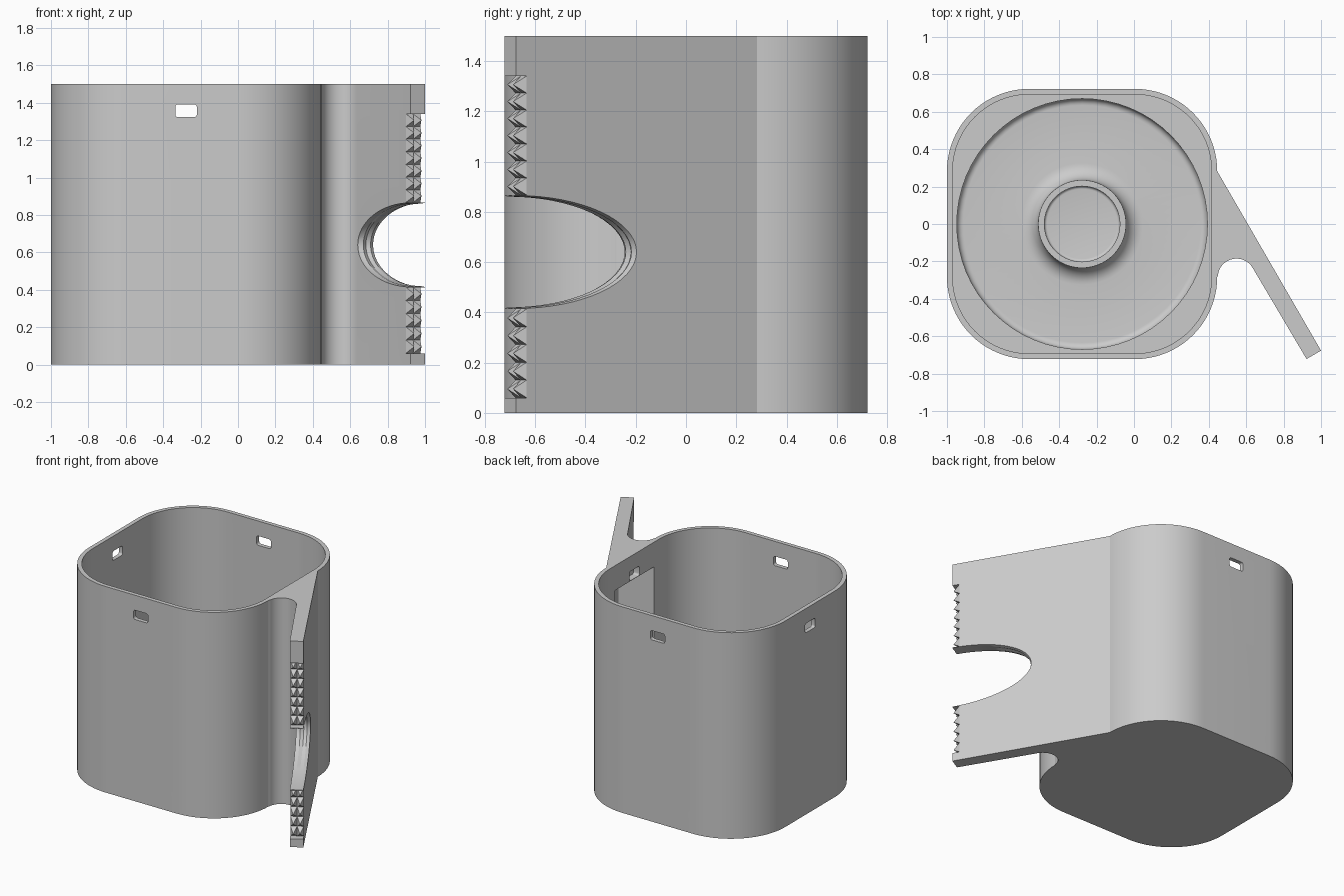
import bpy, bmesh, math
from math import cos, sin, radians, pi
from mathutils import Matrix, Vector

cube = bpy.data.objects.get("Cube")
if cube:
    bpy.data.objects.remove(cube, do_unlink=True)

grey = bpy.data.materials.new("plain_grey")
grey.use_nodes = True
COLOUR = (0.6, 0.6, 0.6, 1)
grey.diffuse_color = COLOUR
grey.node_tree.nodes["Principled BSDF"].inputs["Base Color"].default_value = COLOUR

CX, HALF, RAD, H = -0.2775, 0.7225, 0.44, 1.5
THICK = 0.0895
# arm frame: along the arm, through its thickness, up; origin at outer tip corner
A = radians(60)
ARM = Matrix(((cos(A), sin(A), 0, 1.0), (-sin(A), cos(A), 0, -0.677),
              (0, 0, 1, 0), (0, 0, 0, 1)))


def arc(cx, cy, r, a0, a1, n=20):
    return [(cx + r * cos(radians(a0 + (a1 - a0) * i / n)),
             cy + r * sin(radians(a0 + (a1 - a0) * i / n))) for i in range(n + 1)]


def rounded(hx, hy, r, n=20):
    """Rounded rectangle about the origin, counter-clockwise."""
    pts = []
    for sx, sy, a in ((1, 1, 0), (-1, 1, 90), (-1, -1, 180), (1, -1, 270)):
        pts += arc(sx * (hx - r), sy * (hy - r), r, a, a + 90, n)
    return pts


def loft(name, rings, matrix=Matrix(), closed=True):
    """Skin a list of equal rings of 3D points, with end caps if closed."""
    bm = bmesh.new()
    vs = [[bm.verts.new(matrix @ Vector(p)) for p in ring] for ring in rings]
    for a, b in zip(vs, vs[1:]):
        for i in range(len(a)):
            j = (i + 1) % len(a)
            bm.faces.new((a[i], a[j], b[j], b[i]))
    if closed:
        bm.faces.new(vs[0][::-1])
        bm.faces.new(vs[-1])
    bmesh.ops.recalc_face_normals(bm, faces=bm.faces)
    return finish(name, bm)


def finish(name, bm):
    mesh = bpy.data.meshes.new(name)
    bm.to_mesh(mesh)
    bm.free()
    mesh.materials.append(grey)
    ob = bpy.data.objects.new(name, mesh)
    bpy.context.collection.objects.link(ob)
    return ob


def prism(name, pts, z0, z1, matrix=Matrix()):
    return loft(name, [[(x, y, z) for x, y in pts] for z in (z0, z1)], matrix)


def activate(ob):
    bpy.ops.object.select_all(action='DESELECT')
    ob.select_set(True)
    bpy.context.view_layer.objects.active = ob


def cut(ob, cutter):
    cutter.hide_render = True
    mod = ob.modifiers.new("cut", 'BOOLEAN')
    mod.operation, mod.solver, mod.object = 'DIFFERENCE', 'EXACT', cutter
    activate(ob)
    bpy.ops.object.modifier_apply(modifier=mod.name)
    bpy.data.objects.remove(cutter, do_unlink=True)


# container with the slanted arm, drawn as one plan outline
body_corners = [(CX + x, y) for x, y in rounded(HALF, HALF, RAD)]
arm_inner_tip = ARM @ Vector((0, -THICK, 0))
outline = body_corners + arc(0.548, -0.285, 0.1, 175, 30, 16)
outline += [tuple(arm_inner_tip.xy), (1.0, -0.677)]
body = prism("container_with_arm", outline, 0, H)

# main interior and round floor pocket
WALL = 0.03
cut(body, prism("interior_cutter", [(CX + x, y) for x, y in
    rounded(HALF - WALL, HALF - WALL, RAD - WALL)], 0.12, H + 0.1))
cut(body, prism("pocket_cutter", arc(CX, 0, 0.67, 0, 354.375, 63), 0.04, 0.2))

# hollow between the container wall and the root of the arm
cut(body, prism("hollow_cutter", [(0.4, 0.25), (0.4, -0.235), (0.62, -0.11)], 0.12, 1.32))

# small windows through all four walls, blind behind the arm
slot = rounded(0.0575, 0.034, 0.014, 4)
along_y = Matrix.Translation((CX, 0, 1.357)) @ Matrix.Rotation(pi / 2, 4, 'X')
along_x = (Matrix.Translation((CX, 0, 1.357)) @ Matrix.Rotation(pi / 2, 4, 'Z')
           @ Matrix.Rotation(pi / 2, 4, 'X'))
cut(body, prism("window_cutter_y", slot, -0.9, 0.9, along_y))
cut(body, prism("window_cutter_x", slot, -0.9, 0.74, along_x))

# elliptical opening at the arm tip, with two fine ridges round its edge
layers = [(0.05, 1), (0, 1), (-0.25, 0.98), (-0.5, 1), (-0.75, 0.98), (-1, 1), (-1.5, 1)]
rings = [[(0.555 * s * x, n * THICK, 0.64 + 0.225 * s * z)
          for x, z in arc(0, 0, 1, 0, 354.375, 63)] for n, s in layers]
cut(body, loft("opening_cutter", rings, ARM))

# recessed tip edges carrying two columns of pointed teeth
DEPTH = 0.05
teeth = bmesh.new()
for z0, z1, count in ((0.06, 0.413, 5), (0.867, 1.34, 7)):
    cut(body, prism("edge_cutter", [(-DEPTH, -0.2), (0.1, -0.2), (0.1, 0.1),
                                    (-DEPTH, 0.1)], z0, z1, ARM))
    step = (z1 - z0) / count
    for col in range(2):
        for row in range(count):
            n, z = -THICK * (col + 0.5) / 2, z0 + step * (row + 0.5)
            base = [teeth.verts.new(ARM @ Vector((-DEPTH, n + a * THICK / 4, z + b * step / 2)))
                    for a, b in ((-1, -1), (1, -1), (1, 1), (-1, 1))]
            tip = teeth.verts.new(ARM @ Vector((0, n, z)))
            teeth.faces.new(base[::-1])
            for i in range(4):
                teeth.faces.new((base[i], base[(i + 1) % 4], tip))
bmesh.ops.recalc_face_normals(teeth, faces=teeth.faces)
finish("arm_teeth", teeth)

# floor liner with a filleted central collar
profile = [(0.67, 0.08)] + arc(0.635, 0.08, 0.035, 0, -90, 6)
profile += arc(0.325, 0.135, 0.09, 270, 180, 8)
profile += [(0.235, 0.16), (0.202, 0.16), (0.202, 0.07)]
profile += arc(0.187, 0.07, 0.015, 0, -90, 4)[1:] + [(0.001, 0.055)]
rings = [[(CX + x, y, z) for x, y in arc(0, 0, r, 0, 354.375, 63)] for r, z in profile[1:]]
floor = loft("floor_and_collar", rings, closed=False)
bm = bmesh.new()
bm.from_mesh(floor.data)
bmesh.ops.holes_fill(bm, edges=[e for e in bm.edges if e.is_boundary and
                     (e.verts[0].co.xy - Vector((CX, 0))).length < 0.01])
bmesh.ops.recalc_face_normals(bm, faces=bm.faces)
if sum(f.normal.z * f.calc_area() for f in bm.faces) < 0:
    bmesh.ops.reverse_faces(bm, faces=bm.faces)
bm.to_mesh(floor.data)
bm.free()

for ob in (body, floor):
    activate(ob)
    bpy.ops.object.shade_smooth_by_angle(angle=radians(25))
